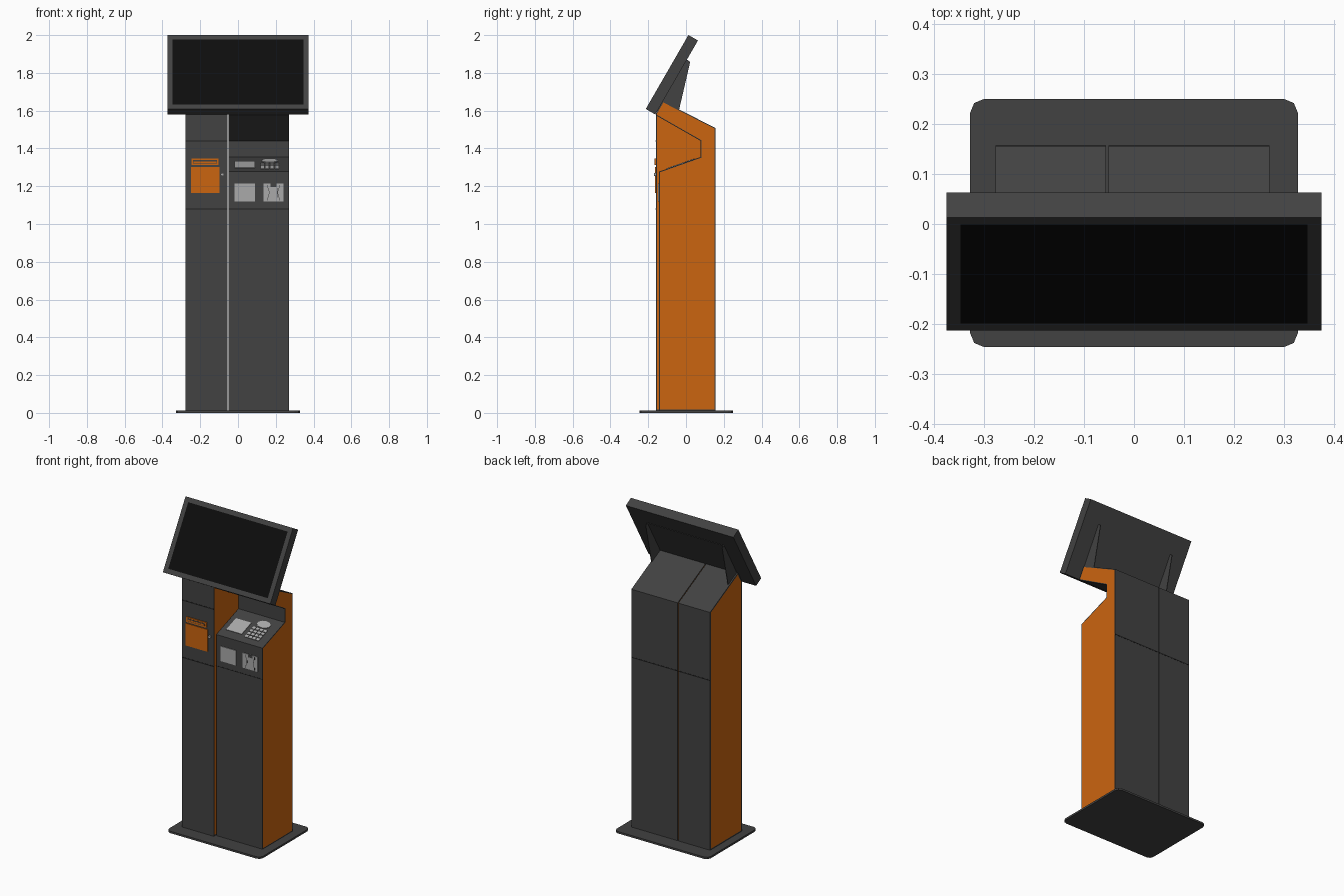
import bpy, bmesh, math
from mathutils import Matrix, Vector

if "Cube" in bpy.data.objects:
    bpy.data.objects.remove(bpy.data.objects["Cube"])


def material(name, rgb):
    m = bpy.data.materials.new(name)
    m.diffuse_color = (*rgb, 1)
    m.use_nodes = True
    m.node_tree.nodes["Principled BSDF"].inputs["Base Color"].default_value = m.diffuse_color
    return m


DARK = material("charcoal", (0.054, 0.054, 0.054))
ORANGE = material("orange", (0.60, 0.13, 0.005))
BLACK = material("screen_black", (0.004, 0.004, 0.004))
SEAM = material("seam_black", (0.014, 0.014, 0.014))
GREY = material("light_grey", (0.40, 0.40, 0.40))


def finish(name, bm, mats):
    mesh = bpy.data.meshes.new(name)
    bm.to_mesh(mesh)
    bm.free()
    for m in mats:
        mesh.materials.append(m)
    ob = bpy.data.objects.new(name, mesh)
    bpy.context.collection.objects.link(ob)
    return ob


def box(name, x, y, z, mat, frame=Matrix()):
    bm = bmesh.new()
    size = Matrix.Diagonal((x[1] - x[0], y[1] - y[0], z[1] - z[0], 1))
    mid = Vector((sum(x) / 2, sum(y) / 2, sum(z) / 2))
    bmesh.ops.create_cube(bm, size=1, matrix=frame @ Matrix.Translation(mid) @ size)
    return finish(name, bm, [mat])


def prism(name, profile, x0, x1, rim=0):
    """Extrude a (y, z) profile along x; with a rim the sides become orange panels."""
    bm = bmesh.new()
    face = bm.faces.new([bm.verts.new((x0, y, z)) for y, z in profile])
    ext = bmesh.ops.extrude_face_region(bm, geom=[face], use_keep_orig=True)
    moved = [v for v in ext["geom"] if isinstance(v, bmesh.types.BMVert)]
    bmesh.ops.translate(bm, verts=moved, vec=(x1 - x0, 0, 0))
    bmesh.ops.recalc_face_normals(bm, faces=bm.faces)
    bm.normal_update()
    if rim:
        sides = [f for f in bm.faces if abs(f.normal.x) > 0.9]
        bmesh.ops.inset_individual(bm, faces=sides, thickness=rim, use_even_offset=True)
        for f in sides:
            f.material_index = 1
    return finish(name, bm, [DARK, ORANGE])


# Floor plate with rounded corners
bm = bmesh.new()
bmesh.ops.create_cube(bm, size=1, matrix=Matrix.Translation((0, 0.002, 0.006))
                      @ Matrix.Diagonal((0.654, 0.495, 0.012, 1)))
upright = [e for e in bm.edges if abs(e.verts[0].co.z - e.verts[1].co.z) > 0.005]
bmesh.ops.bevel(bm, geom=upright, offset=0.027, segments=2, profile=0.5, affect='EDGES')
finish("floor_plate", bm, [DARK])

# Two columns: a full one on the left, one with a tray recess on the right
LX, RX = (-0.277, -0.056), (-0.051, 0.271)
prism("left_column", [(-0.16, 0.012), (0.156, 0.012), (0.156, 1.508), (-0.122, 1.65),
                      (-0.16, 1.583)], *LX, rim=0.007)
prism("right_column", [(-0.143, 0.012), (0.156, 0.012), (0.156, 1.508), (-0.122, 1.65),
                       (-0.16, 1.583), (-0.157, 1.574), (0.078, 1.44), (0.078, 1.355),
                       (-0.143, 1.277)], *RX, rim=0.005)

# Panel seams
for i, z in enumerate((1.08, 1.44)):
    box(f"left_front_seam_{i}", LX, (-0.161, -0.159), (z - 0.003, z + 0.003), SEAM)
box("right_front_seam", RX, (-0.144, -0.142), (1.078, 1.082), SEAM)
for side, x in (("left", LX), ("right", RX)):
    box(f"{side}_back_seam", x, (0.155, 0.157), (1.077, 1.083), SEAM)

# Printer slot, flap and lock on the left column
box("slot_frame", (-0.246, -0.104), (-0.166, -0.158), (1.313, 1.346), ORANGE)
box("slot_opening", (-0.238, -0.112), (-0.167, -0.160), (1.321, 1.338), DARK)
box("slot_lip", (-0.236, -0.114), (-0.168, -0.160), (1.324, 1.332), ORANGE)
box("flap", (-0.25, -0.098), (-0.164, -0.158), (1.163, 1.303), ORANGE)
bm = bmesh.new()
bmesh.ops.create_cone(bm, cap_ends=True, segments=12, radius1=0.009, radius2=0.009, depth=0.012,
                      matrix=Matrix.Translation((-0.083, -0.163, 1.262))
                      @ Matrix.Rotation(math.pi / 2, 4, 'X'))
finish("lock", bm, [GREY])

# Reader plates on the right column front
box("scanner_plate", (-0.018, 0.09), (-0.147, -0.141), (1.12, 1.214), GREY)
box("card_reader_plate", (0.135, 0.24), (-0.147, -0.141), (1.12, 1.214), GREY)
for side in (-1, 1):
    for j in range(5):  # curved grooves either side of the card mouth
        bend = 0.012 * math.sin(math.pi * (j + 0.5) / 5)
        cx = 0.1875 + side * (0.034 - bend)
        box(f"card_reader_groove_{'left' if side < 0 else 'right'}_{j}", (cx - 0.002, cx + 0.002),
            (-0.148, -0.145), (1.125 + j * 0.0165, 1.1415 + j * 0.0165), DARK)
box("card_mouth", (0.172, 0.203), (-0.148, -0.145), (1.196, 1.214), DARK)

# Sloped tray: flat pad, keypad and round sensor
tray = Matrix.Translation((0, -0.143, 1.277)) @ Matrix.Rotation(math.atan2(0.078, 0.221), 4, 'X')
box("tray_pad", (-0.018, 0.09), (0.055, 0.158), (-0.002, 0.003), GREY, tray)
for r in range(4):
    for c in range(4):
        x, y = 0.118 + c * 0.026, 0.042 + r * 0.025
        box(f"key_{r}_{c}", (x, x + 0.021), (y, y + 0.018), (-0.002, 0.004), GREY, tray)
bm = bmesh.new()
bmesh.ops.create_cone(bm, cap_ends=True, segments=10, radius1=1, radius2=1, depth=0.006,
                      matrix=tray @ Matrix.Translation((0.168, 0.171, 0.001))
                      @ Matrix.Diagonal((0.045, 0.029, 1, 1)))
finish("tray_sensor", bm, [GREY])

# Tilted display with an inset screen face
tilt = Matrix.Translation((0, -0.213, 1.609)) @ Matrix.Rotation(math.radians(-30), 4, 'X')
W, H, T = 0.374, 0.452, 0.058
bm = bmesh.new()
bmesh.ops.create_cube(bm, size=1, matrix=Matrix.Translation((0, T / 2, H / 2))
                      @ Matrix.Diagonal((2 * W, T, H, 1)))
bm.normal_update()
front = [f for f in bm.faces if f.normal.y < -0.9]
bmesh.ops.inset_individual(bm, faces=front, thickness=0.028, use_even_offset=True)
front[0].material_index = 1
bmesh.ops.transform(bm, matrix=tilt, verts=bm.verts)
finish("display", bm, [DARK, BLACK])

# Display bracket: back sheet with two triangular side plates
box("bracket_sheet", (-0.265, 0.265), (T - 0.002, T + 0.002), (0.02, 0.335), DARK, tilt)
for side, x in (("left", -0.268), ("right", 0.264)):
    prism(f"bracket_plate_{side}", [(0.002, 1.872), (0.022, 1.858), (-0.037, 1.603),
                                    (-0.122, 1.648)], x, x + 0.004)
